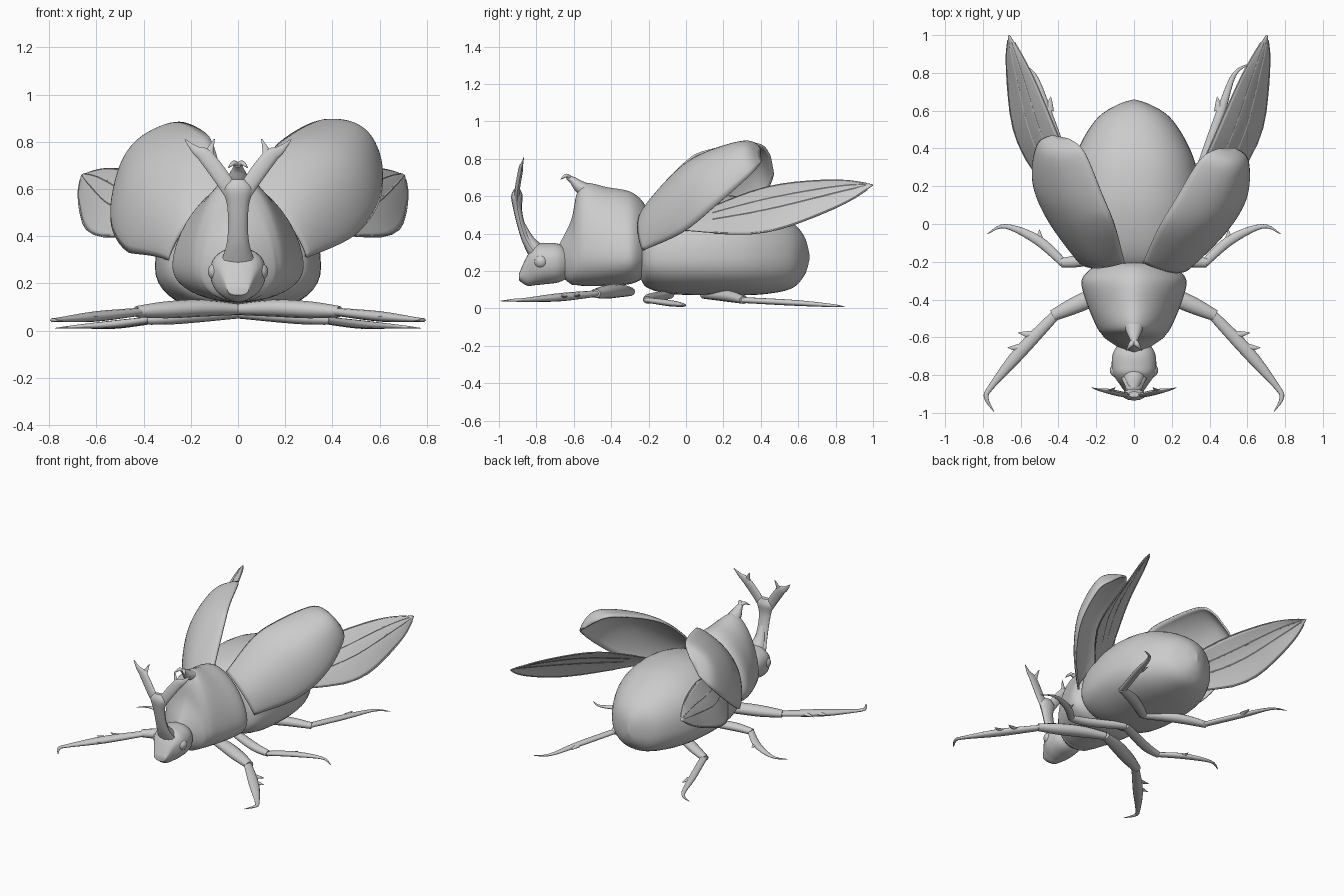
import bpy, bmesh, math
from mathutils import Vector, Matrix

if "Cube" in bpy.data.objects:
    bpy.data.objects.remove(bpy.data.objects["Cube"])


def spline(rows, n):
    """Catmull-Rom interpolation of equal-length number rows."""
    out, last = [], len(rows) - 1
    for i in range(last):
        p0, p1, p2, p3 = (rows[max(0, min(last, k))] for k in (i - 1, i, i + 1, i + 2))
        for j in range(n):
            t = j / n
            out.append([0.5 * (2 * b + (c - a) * t + (2 * a - 5 * b + 4 * c - d) * t * t
                               + (3 * b - a - 3 * c + d) * t ** 3)
                        for a, b, c, d in zip(p0, p1, p2, p3)])
    return out + [list(rows[-1])]


def loft(name, rings, closed=True, thick=0):
    bm = bmesh.new()
    vs = [[bm.verts.new(p) for p in r] for r in rings]
    n = len(vs[0])
    for a, b in zip(vs, vs[1:]):
        for i in range(n if closed else n - 1):
            k = (i + 1) % n
            bm.faces.new((a[i], a[k], b[k], b[i]))
    if closed:
        bm.faces.new(vs[0])
        bm.faces.new(vs[-1])
    bmesh.ops.recalc_face_normals(bm, faces=bm.faces)
    me = bpy.data.meshes.new(name)
    bm.to_mesh(me)
    bm.free()
    ob = bpy.data.objects.new(name, me)
    bpy.context.collection.objects.link(ob)
    if thick:
        m = ob.modifiers.new("thickness", 'SOLIDIFY')
        m.thickness, m.offset = thick, 0
    bpy.ops.object.select_all(action='DESELECT')
    ob.select_set(True)
    bpy.context.view_layer.objects.active = ob
    bpy.ops.object.shade_smooth_by_angle(angle=math.radians(45))
    return ob


def body(name, sections, waist, peak=0.0, sides=40):
    """Sections: y, half width, bottom z, top z. Peak sharpens the back into a ridge."""
    rings = []
    for y, w, zb, zt in spline(sections, 6):
        zm = min(max(waist, zb + (zt - zb) * 0.3), zb + (zt - zb) * 0.7)
        ring = []
        for i in range(sides):
            a = 2 * math.pi * i / sides
            c, s = math.cos(a), math.sin(a)
            ex = 0.9 + (peak if s > 0 else 0)
            x = math.copysign(abs(c) ** ex, c) * max(w, 0.002)
            z = zm + ((zt - zm) * s ** ex if s > 0 else -(zm - zb) * (-s) ** ex)
            ring.append((x, y, z))
        rings.append(ring)
    return loft(name, rings)


def tube(name, rows, side=1, ref=(0, 0, 1), flat=0.8, n=5, sides=12):
    """Rows: x, y, z, radius. The radius along ref is scaled by flat."""
    rows = spline([(r[0] * side, *r[1:]) for r in rows], n)
    pts = [Vector(r[:3]) for r in rows]
    rings = []
    for i, p in enumerate(pts):
        t = (pts[min(i + 1, len(pts) - 1)] - pts[max(i - 1, 0)]).normalized()
        a = Vector(ref) - t * t.dot(Vector(ref))
        a.normalize()
        b = t.cross(a)
        r = max(rows[i][3], 0.001)
        rings.append([p + a * r * flat * math.cos(2 * math.pi * k / sides)
                      + b * r * math.sin(2 * math.pi * k / sides) for k in range(sides)])
    return loft(name, rings)


def sheet(inner, outer, bulge, power, n):
    """Curved sheet between two edge paths, pushed outwards in the middle."""
    a, b = spline(inner, 8), spline(outer, 8)
    mid, last = len(a) // 2, len(a) - 1
    nor = (Vector(b[mid]) - Vector(a[mid])).cross(Vector(a[-1]) - Vector(a[0])).normalized()
    rings = []
    for i, (p, q) in enumerate(zip(a, b)):
        h = bulge * max(0, math.sin(math.pi * (0.1 + 0.9 * i / last))) ** 0.6
        rings.append([Vector(p).lerp(Vector(q), k / n)
                      + nor * h * max(0, math.sin(math.pi * k / n)) ** power for k in range(n + 1)])
    return rings


# abdomen
body("abdomen", [(-.245, .12, .2, .4), (-.22, .27, .12, .5), (-.1, .33, .08, .57),
                 (.1, .352, .07, .61), (.3, .33, .07, .595), (.45, .27, .08, .54),
                 (.57, .185, .11, .46), (.635, .08, .18, .38), (.66, 0, .26, .29)], .27)

# thorax with a concave front, rising to a short forked horn
body("thorax", [(-.2, .17, .19, .5), (-.23, .22, .16, .57), (-.3, .278, .13, .625),
                (-.42, .25, .12, .648), (-.54, .2, .12, .67), (-.585, .17, .125, .61),
                (-.615, .14, .13, .47), (-.69, .025, .19, .32)], .265, .3)
tube("thorax_horn", [(0, -.48, .6, .06), (0, -.56, .645, .045), (0, -.605, .685, .025),
                     (0, -.635, .703, .016)])
for s in (1, -1):
    tube("thorax_horn_tip", [(0, -.62, .695, .016), (.018, -.64, .71, .013), (.04, -.67, .69, .002)], s)

# head and eyes
body("head", [(-.62, .07, .17, .31), (-.68, .11, .14, .345), (-.75, .118, .13, .35),
              (-.8, .108, .125, .34), (-.85, .075, .122, .28), (-.893, .045, .15, .185)], .25)
for s in (1, -1):
    bpy.ops.mesh.primitive_uv_sphere_add(segments=20, ring_count=12, radius=.038,
                                         location=(s * .09, -.775, .25))
    bpy.context.object.name = "eye"
    bpy.ops.object.shade_smooth()

# long head horn, forked twice
Y = (0, 1, 0)
tube("head_horn", [(0, -.79, .27, .08), (0, -.85, .36, .05), (0, -.88, .44, .042),
                   (0, -.9, .53, .046), (0, -.904, .6, .062), (0, -.902, .64, .03)], ref=Y, flat=.5)
tube("head_horn_root", [(0, -.78, .28, .07), (0, -.84, .36, .042), (0, -.88, .46, .018)], ref=Y)
for s in (1, -1):
    tube("horn_branch", [(.015, -.904, .56, .03), (.06, -.902, .635, .034), (.135, -.885, .735, .032),
                         (.18, -.878, .765, .018), (.225, -.866, .81, .002)], s, Y, .4)
    tube("horn_inner_tine", [(.12, -.89, .71, .024), (.122, -.882, .75, .018),
                             (.1, -.866, .812, .002)], s, Y, .4)

# raised wing cases; the left one is mirrored, swung closer to the body and rolled outwards
case = sheet([(.05, -.2, .54), (.13, -.02, .735), (.22, .13, .825), (.35, .34, .885), (.44, .395, .85)],
             [(.29, -.23, .31), (.49, -.02, .405), (.595, .16, .55), (.6, .34, .71), (.53, .4, .78)],
             .125, .75, 24)
loft("right_wing_case", case, closed=False, thick=.012)
hinge = Vector((.05, -.2, .53))
swing = Matrix.Rotation(math.radians(9), 3, 'Z')
left = [[hinge + swing @ (p - hinge) for p in r] for r in case]
loft("left_wing_case", [[(-p.x, p.y, p.z - .01 - .35 * (p.x - .27) * min(1, max(0, (p.y + .25) / .3)))
                         for p in r] for r in left], closed=False, thick=.012)

# spread hind wings with veins
wing = sheet([(.2, -.05, .46), (.4, .4, .64), (.57, .78, .685), (.695, .995, .662)],
             [(.3, -.05, .42), (.64, .4, .405), (.715, .8, .54), (.705, 1, .658)], .02, 1, 16)
for k, name in ((1, "right"), (-.94, "left")):
    grid = [[(p.x * k, p.y, p.z) for p in r] for r in wing]
    loft(name + "_hind_wing", grid, closed=False, thick=.006)
    for col in (0, 5, 9, 16):
        tube(name + "_wing_vein", [(*r[col], .006) for r in grid[4:23:3]], n=2, sides=6)


# legs: thigh, then shin running into a hooked foot, plus spines
def legs(name, thigh, shin, spines):
    for s in (1, -1):
        tube(name + "_thigh", thigh, s)
        tube(name + "_shin_and_foot", shin, s, flat=.65)
        for x, y, z, dx, dy in spines:
            tube(name + "_leg_spine", [(x, y, z, .026), (x + dx / 2, y + dy / 2, z, .015),
                                       (x + dx, y + dy, z, .001)], s, flat=.5, n=3, sides=8)


legs("front", [(0, -.3, .09, .03), (.15, -.36, .095, .045), (.3, -.425, .088, .045), (.43, -.485, .08, .03)],
     [(.41, -.475, .08, .026), (.6, -.675, .06, .034), (.755, -.86, .046, .016), (.782, -.92, .044, .012),
      (.742, -.992, .04, .002)],
     [(.53, -.59, .07, .085, .015), (.59, -.655, .065, .08, 0), (.59, -.67, .06, .02, -.065)])
legs("middle", [(0, -.09, .075, .03), (.25, -.185, .055, .034), (.385, -.205, .045, .025)],
     [(.37, -.21, .045, .022), (.51, -.085, .028, .026), (.68, -.012, .017, .012), (.775, -.052, .01, .002)],
     [(.5, -.1, .028, 0, .07)])
legs("hind", [(0, .1, .075, .03), (.2, .23, .065, .038), (.37, .31, .045, .026)],
     [(.355, .3, .045, .024), (.455, .58, .03, .024), (.53, .79, .015, .012), (.62, .85, .008, .002)],
     [(.45, .6, .03, -.01, .075)])
